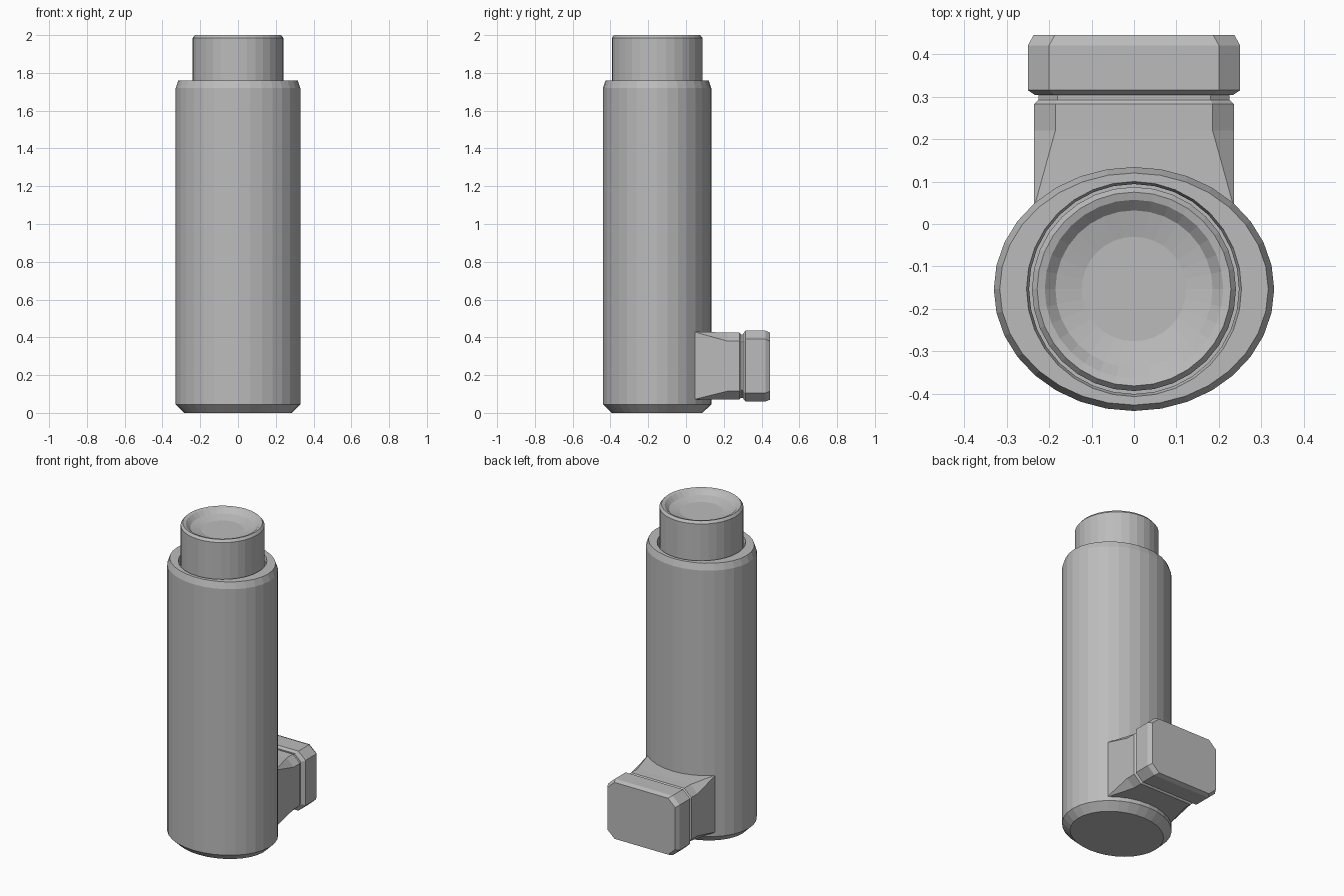
import bpy, bmesh, math

cube = bpy.data.objects.get("Cube")
if cube:
    bpy.data.objects.remove(cube, do_unlink=True)

grey = bpy.data.materials.new("plain grey")
grey.use_nodes = True
COLOUR = (0.5, 0.5, 0.5, 1)
grey.diffuse_color = COLOUR
grey.node_tree.nodes["Principled BSDF"].inputs["Base Color"].default_value = COLOUR

AXIS_Y = -0.153   # centre line of the body and canister
SIDES = 32


def loft(name, rings):
    """Skin a list of matching point rings and cap both ends."""
    bm = bmesh.new()
    loops = [[bm.verts.new(p) for p in ring] for ring in rings]
    n = len(loops[0])
    for a, b in zip(loops, loops[1:]):
        for i in range(n):
            j = (i + 1) % n
            bm.faces.new((a[i], a[j], b[j], b[i]))
    bm.faces.new(loops[0])
    bm.faces.new(loops[-1])
    bmesh.ops.recalc_face_normals(bm, faces=bm.faces)
    mesh = bpy.data.meshes.new(name)
    bm.to_mesh(mesh)
    bm.free()
    mesh.materials.append(grey)
    obj = bpy.data.objects.new(name, mesh)
    bpy.context.collection.objects.link(obj)
    return obj


def ellipse(rx, ry, z):
    angles = [math.tau * i / SIDES for i in range(SIDES)]
    return [(rx * math.cos(a), AXIS_Y + ry * math.sin(a), z) for a in angles]


def chamfered_rect(y, w, z0, z1, cx, cz):
    """Upright rectangle across y with cut corners."""
    return [(w, y, z0 + cz), (w, y, z1 - cz), (w - cx, y, z1), (cx - w, y, z1),
            (-w, y, z1 - cz), (-w, y, z0 + cz), (cx - w, y, z0), (w - cx, y, z0)]


# Oval body with a round socket in its top
loft("body", [ellipse(*r) for r in (
    (0.285, 0.24, 0), (0.33, 0.287, 0.045), (0.33, 0.287, 1.72),
    (0.316, 0.273, 1.76), (0.253, 0.253, 1.76), (0.247, 0.247, 1.74),
    (0.247, 0.247, 1.5))])

# Round canister with a dished end
loft("canister", [ellipse(r, r, z) for r, z in (
    (0.24, 1.4), (0.24, 1.985), (0.228, 2.0), (0.21, 1.995),
    (0.185, 1.97), (0.123, 1.955))])

# Mouthpiece whose corners become cut towards the cap, then a groove
loft("mouthpiece", [chamfered_rect(*r) for r in (
    (0.0, 0.235, 0.07, 0.43, 0.003, 0.003),
    (0.05, 0.235, 0.07, 0.43, 0.003, 0.003),
    (0.22, 0.235, 0.07, 0.425, 0.05, 0.045),
    (0.282, 0.235, 0.07, 0.425, 0.05, 0.045),
    (0.292, 0.225, 0.08, 0.415, 0.045, 0.04),
    (0.32, 0.225, 0.08, 0.415, 0.045, 0.04))])

# Closed cap over the mouthpiece
loft("mouthpiece_cap", [chamfered_rect(*r) for r in (
    (0.303, 0.232, 0.075, 0.42, 0.045, 0.04),
    (0.315, 0.25, 0.06, 0.435, 0.05, 0.045),
    (0.42, 0.25, 0.06, 0.435, 0.05, 0.045),
    (0.445, 0.236, 0.07, 0.425, 0.05, 0.045))])
